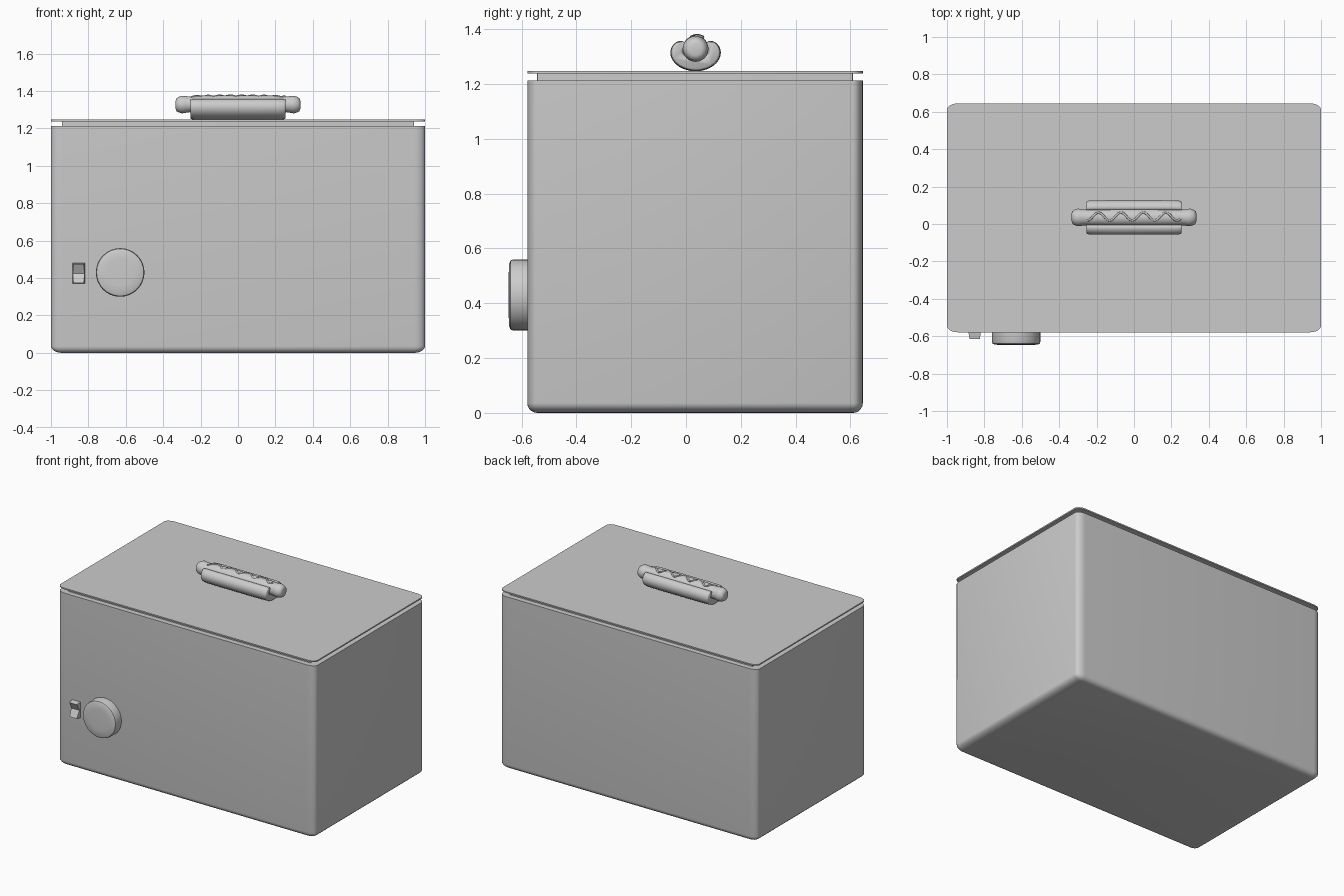
import bpy, bmesh
from math import sin, cos, pi, radians, sqrt

if "Cube" in bpy.data.objects:
    bpy.data.objects.remove(bpy.data.objects["Cube"])

grey = bpy.data.materials.new("plain grey")
grey.use_nodes = True
grey.diffuse_color = (0.6, 0.6, 0.6, 1)
grey.node_tree.nodes["Principled BSDF"].inputs["Base Color"].default_value = grey.diffuse_color


def finish(name, bm, smooth=35):
    """Turn a bmesh into a shaded object."""
    bmesh.ops.recalc_face_normals(bm, faces=bm.faces)
    mesh = bpy.data.meshes.new(name)
    bm.to_mesh(mesh)
    bm.free()
    mesh.materials.append(grey)
    obj = bpy.data.objects.new(name, mesh)
    bpy.context.collection.objects.link(obj)
    bpy.ops.object.select_all(action='DESELECT')
    obj.select_set(True)
    bpy.context.view_layer.objects.active = obj
    bpy.ops.object.shade_smooth_by_angle(angle=radians(smooth))
    return obj


def loft(name, rings, smooth=35):
    """Skin a list of closed rings and cap both ends."""
    bm = bmesh.new()
    loops = [[bm.verts.new(p) for p in ring] for ring in rings]
    n = len(loops[0])
    for a, b in zip(loops, loops[1:]):
        for i in range(n):
            j = (i + 1) % n
            bm.faces.new((a[i], a[j], b[j], b[i]))
    bm.faces.new(loops[0])
    bm.faces.new(loops[-1])
    return finish(name, bm, smooth)


CY = 0.033          # middle of the box in depth
HX, HY = 1.0, 0.612  # half width and half depth
RX, RY = 0.058, 0.036  # corner radii


def slab_ring(z, ix=0.0, iy=0.0, steps=6):
    """Rounded rectangle, inset by ix and iy."""
    rx, ry = max(RX - ix * 0.9, 0.006), max(RY - iy * 0.9, 0.004)
    ring = []
    for q, (sx, sy) in enumerate(((1, 1), (-1, 1), (-1, -1), (1, -1))):
        for k in range(steps + 1):
            a = (q + k / steps) * pi / 2
            ring.append((sx * (HX - ix - rx) + rx * cos(a),
                         CY + sy * (HY - iy - ry) + ry * sin(a), z))
    return ring


# Box with a rounded bottom edge
box = []
for k in range(6):
    a = k / 5 * pi / 2
    box.append(slab_ring(0.036 * (1 - sin(a)), RX * (1 - cos(a)), RY * (1 - cos(a))))
box.reverse()
box = sorted(box, key=lambda ring: ring[0][2]) + [slab_ring(1.212)]
loft("box_body", box)

# Neck under the lid, and the thin lid
loft("lid_neck", [slab_ring(z, RX, RY) for z in (1.205, 1.24)])
loft("lid", [slab_ring(z) for z in (1.238, 1.247)])


def disc(x, z, y, r, n):
    return [(x + r * cos(2 * pi * i / n), y, z + r * sin(2 * pi * i / n)) for i in range(n)]


# Round dial
dial = [(-0.575, 0.13), (-0.628, 0.13), (-0.640, 0.126), (-0.645, 0.114), (-0.647, 0.075)]
loft("dial", [disc(-0.63, 0.43, y, r, 32) for y, r in dial])

# Rocker switch: side profile swept across, a little narrower at the front
FRONT = -0.579
bm = bmesh.new()
profile = [(0.0, 0.48), (0.036, 0.474), (0.010, 0.425), (0.034, 0.374), (0.0, 0.37)]
sides = []
for s in (-1, 1):
    sides.append([bm.verts.new((-0.852 + s * (0.033 - d * 0.15), FRONT - d, z)) for d, z in profile])
for i in range(len(profile)):
    j = (i + 1) % len(profile)
    bm.faces.new((sides[0][i], sides[0][j], sides[1][j], sides[1][i]))
for side in sides:
    bm.faces.new(side)
finish("rocker_switch", bm, 20)

# Handle: split bun with a U-shaped section
BUN_Y, BUN_Z = 0.035, 1.316


def bun_ring(x, thick):
    outer, inner = [], []
    steps = 32
    for k in range(steps + 1):
        u = -cos(pi * k / steps)
        a = -pi / 2 + u * radians(142)
        w = 0.025 * thick * sqrt(max(1 - u ** 6, 0.004))
        for side, s in ((outer, 1), (inner, -1)):
            side.append((x, BUN_Y + (0.068 + s * w) * cos(a), BUN_Z + (0.045 + s * w) * sin(a)))
    return outer + inner[::-1]


half = [(0.255, 0.62), (0.252, 0.78), (0.243, 0.9), (0.215, 0.97), (0.13, 1.0)]
stations = [(-x, t) for x, t in half] + half[::-1]
loft("handle_bun", [bun_ring(x, t) for x, t in stations], 50)

# Sausage with raised tips, drooping slightly toward the ends
half = [(0.333, 0.022), (0.329, 0.034), (0.318, 0.041), (0.300, 0.047),
        (0.288, 0.046), (0.262, 0.042), (0.235, 0.044), (0.12, 0.046)]
rings = []
for x, r in [(-x, r) for x, r in half] + half[::-1]:
    zc = 1.332 - 0.05 * x * x
    rings.append([(x, BUN_Y + r * cos(2 * pi * i / 24), zc + r * sin(2 * pi * i / 24)) for i in range(24)])
loft("handle_sausage", rings, 45)

# Wavy sauce line lying on the sausage
rings = []
STEPS = 72
for k in range(STEPS + 1):
    x = -0.25 + 0.5 * k / STEPS
    dy = 0.021 * cos(2 * pi * (x + 0.19) / 0.12)
    z = 1.331 - 0.05 * x * x + sqrt(0.045 ** 2 - dy ** 2)
    slope = -0.021 * 2 * pi / 0.12 * sin(2 * pi * (x + 0.19) / 0.12)
    length = sqrt(1 + slope * slope)
    ring = []
    for i in range(8):
        a = 2 * pi * i / 8
        side = 0.006 * cos(a)
        ring.append((x - side * slope / length, BUN_Y + 0.005 + dy + side / length, z + 0.006 * sin(a)))
    rings.append(ring)
loft("handle_sauce", rings, 60)
